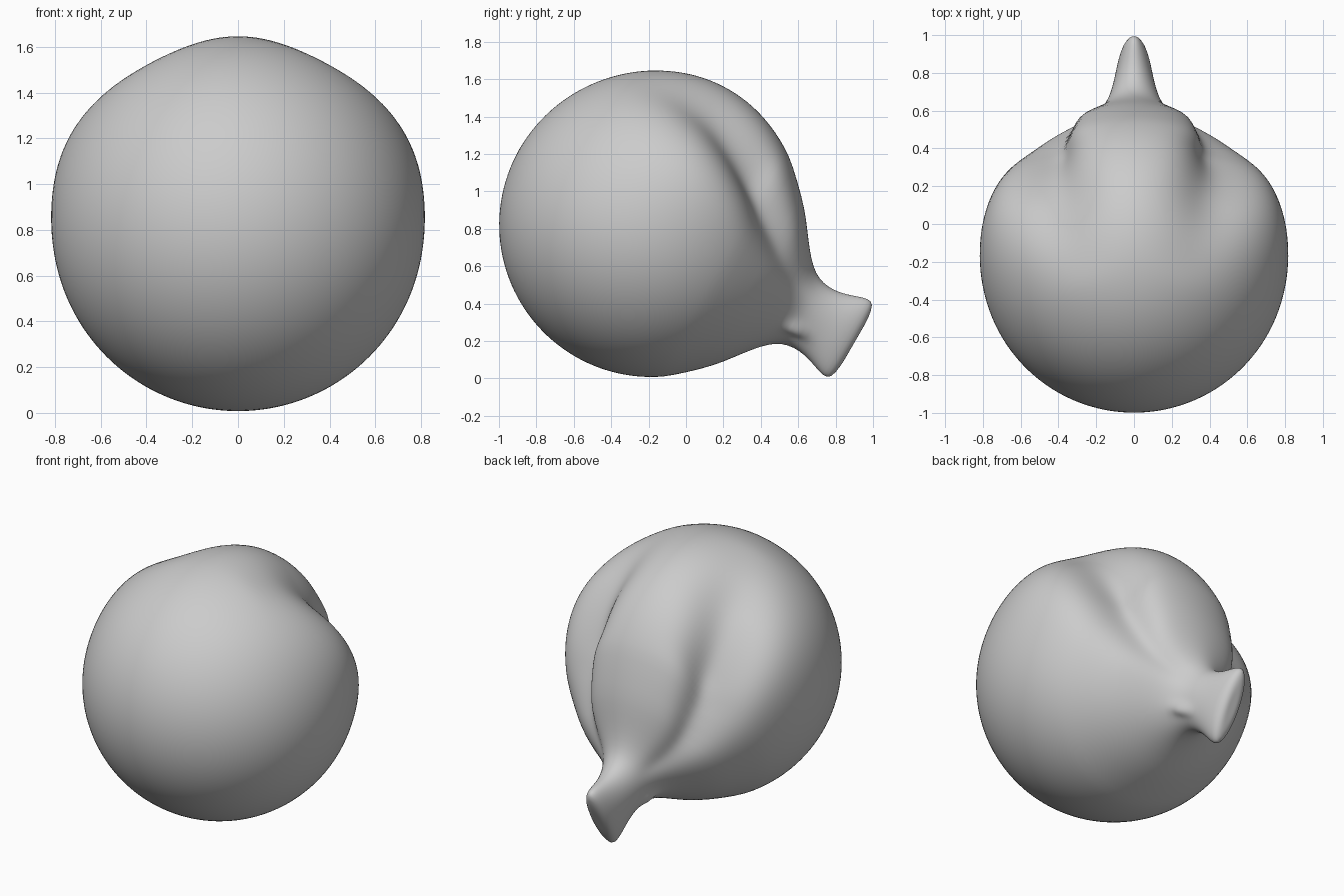
import bpy, bmesh
from math import sin, cos, pi, exp, degrees, atan2
from mathutils import Vector

if "Cube" in bpy.data.objects:
    bpy.data.objects.remove(bpy.data.objects["Cube"])

# Local frame: the bulb is lofted along an axis that leans down to the back
CENTRE = Vector((0, -0.186, 0.82))
AXIS = Vector((0, cos(pi / 6), -sin(pi / 6)))
UP = Vector((0, sin(pi / 6), cos(pi / 6)))
SIDE = Vector((1, 0, 0))
RADIUS = 0.814
SEGMENTS = 80


def bell(value, middle, width):
    return exp(-((value - middle) / width) ** 2)


def lerp_table(table, s):
    for (s0, v0), (s1, v1) in zip(table, table[1:]):
        if s <= s1:
            return v0 + (v1 - v0) * max(0, (s - s0) / (s1 - s0))
    return table[-1][1]


# Groove path, groove depth and neck flattening along the axis
GROOVE_ANGLE = [(-0.4, 26), (0, 32), (0.35, 42), (0.55, 53), (0.8, 62)]
GROOVE_DEPTH = [(-0.5, 0), (-0.25, 0.04), (0.1, 0.12), (0.35, 0.18),
                (0.55, 0.16), (0.75, 0.06), (0.9, 0)]
FLATTEN = [(0.75, 1), (0.9, 0.8), (1.0, 0.68), (1.1, 0.5), (1.25, 0.26)]

# Profile: round body, pinched neck, flared blunt end
steps = 34
profile = [(-RADIUS * cos(pi * i / steps), RADIUS * sin(pi * i / steps))
           for i in range(1, 25)]
profile += [(0.63, 0.52), (0.70, 0.44), (0.77, 0.345), (0.83, 0.27), (0.89, 0.215),
            (0.95, 0.19), (1.02, 0.185), (1.09, 0.2), (1.15, 0.222),
            (1.2, 0.238), (1.24, 0.232), (1.255, 0.15), (1.255, 0.07)]


def surface_point(s, r, a):
    angle = abs(degrees(atan2(sin(a), cos(a))))
    # centre lobe and side lobes swell, grooves sink between them
    r += 0.026 * bell(s, -0.05, 0.55) * bell(angle, 0, 32)
    r += 0.032 * bell(s, 0.1, 0.45) * bell(angle, 61, 20)
    r -= lerp_table(GROOVE_DEPTH, s) * bell(angle, lerp_table(GROOVE_ANGLE, s), 15.5)
    # small fold under the neck
    r += 0.05 * bell(s, 0.95, 0.035) * bell(angle, 118, 12)
    x = r * sin(a) * lerp_table(FLATTEN, s)
    return CENTRE + AXIS * s + UP * (r * cos(a)) + SIDE * x


bm = bmesh.new()
rings = [[bm.verts.new(surface_point(s, r, 2 * pi * k / SEGMENTS))
          for k in range(SEGMENTS)] for s, r in profile]
for lower, upper in zip(rings, rings[1:]):
    for k in range(SEGMENTS):
        n = (k + 1) % SEGMENTS
        bm.faces.new((lower[k], lower[n], upper[n], upper[k]))
for ring, s in ((rings[0], -RADIUS), (rings[-1], 1.255)):
    tip = bm.verts.new(CENTRE + AXIS * s)
    for k in range(SEGMENTS):
        bm.faces.new((ring[k], ring[(k + 1) % SEGMENTS], tip))
bmesh.ops.recalc_face_normals(bm, faces=bm.faces)
for face in bm.faces:
    face.smooth = True

mesh = bpy.data.meshes.new("lobed_bulb")
bm.to_mesh(mesh)
bm.free()
bulb = bpy.data.objects.new("lobed_bulb", mesh)
bpy.context.collection.objects.link(bulb)
subdivision = bulb.modifiers.new("smooth_surface", "SUBSURF")
subdivision.levels = subdivision.render_levels = 1

# Single plain grey
grey = bpy.data.materials.new("plain_grey")
grey.use_nodes = True
colour = (0.6, 0.6, 0.6, 1)
grey.diffuse_color = colour
for node in grey.node_tree.nodes:
    if node.type == "BSDF_PRINCIPLED":
        node.inputs["Base Color"].default_value = colour
mesh.materials.append(grey)
